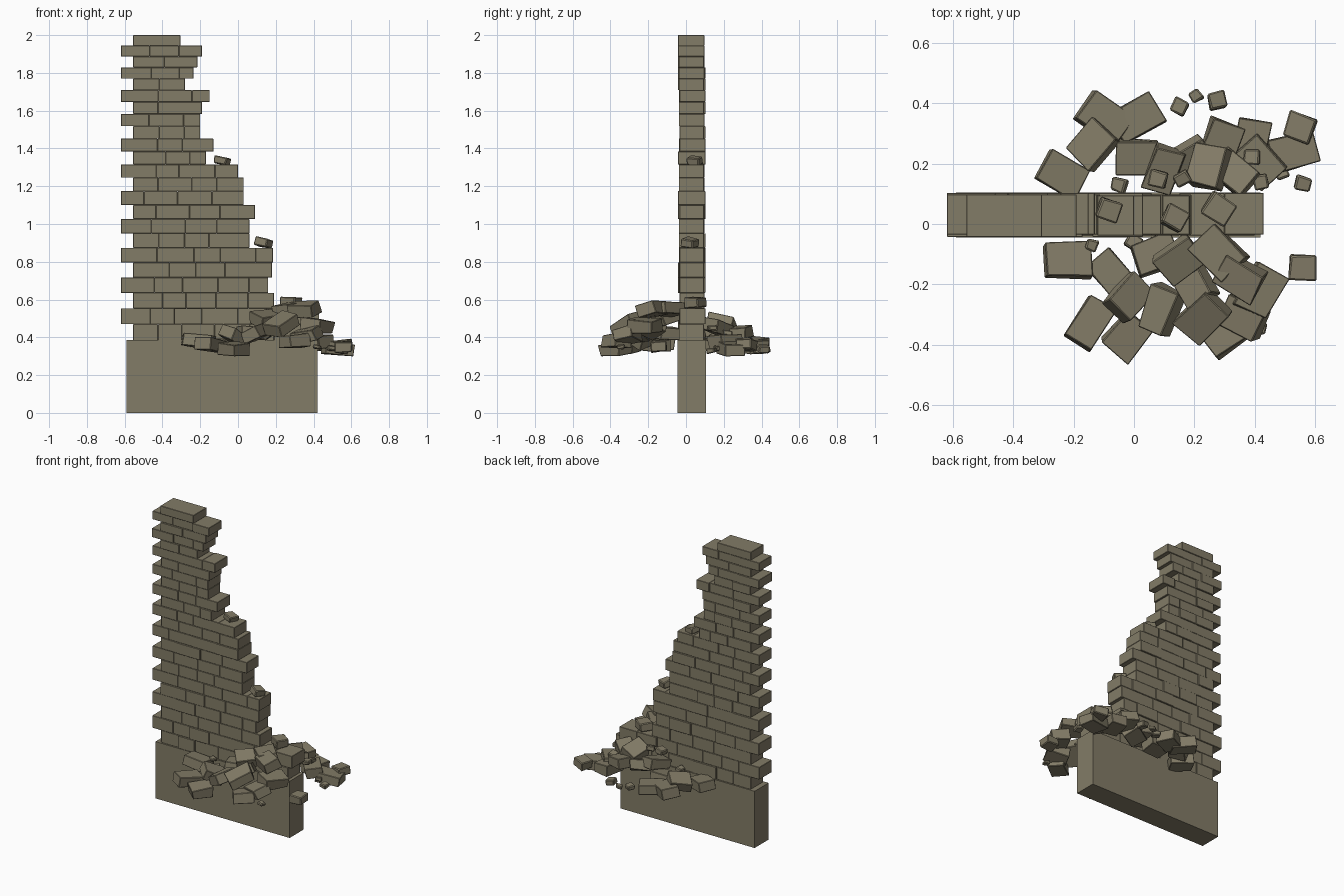
import bpy, bmesh, random
from math import radians
from mathutils import Matrix, Vector, Euler

random.seed(7)
cube = bpy.data.objects.get("Cube")
if cube:
    bpy.data.objects.remove(cube, do_unlink=True)

stone = bpy.data.materials.new("dusty_stone")
stone.use_nodes = True
colour = (0.225, 0.2, 0.135, 1)
stone.diffuse_color = colour
stone.node_tree.nodes["Principled BSDF"].inputs["Base Color"].default_value = colour


def add_box(bm, centre, size, turn=(0, 0, 0), jitter=0.0):
    """Add one block, optionally with worn, uneven corners."""
    matrix = Matrix.LocRotScale(Vector(centre), Euler(turn), Vector(size))
    verts = bmesh.ops.create_cube(bm, size=1, matrix=matrix)["verts"]
    for v in verts:
        v.co += Vector([random.uniform(-jitter, jitter) for _ in range(3)])


def finish(bm, name, bevel=0.0):
    mesh = bpy.data.meshes.new(name)
    bm.to_mesh(mesh)
    bm.free()
    mesh.materials.append(stone)
    obj = bpy.data.objects.new(name, mesh)
    bpy.context.collection.objects.link(obj)
    if bevel:
        mod = obj.modifiers.new("worn_edges", "BEVEL")
        mod.width = bevel
        mod.segments = 1
    return obj


# Plain footing
bm = bmesh.new()
add_box(bm, (-0.085, 0.03, 0.193), (1.01, 0.15, 0.386))
finish(bm, "wall_footing")

# Brick courses: toothed left end, broken stepped right end
right_ends = [0.4, 0.43, 0.19, 0.16, 0.18, 0.185, 0.06, 0.06, 0.09, 0.03, 0.03, 0,
              -0.17, -0.13, -0.2, -0.2, -0.19, -0.15, -0.28, -0.235, -0.215, -0.19, -0.305]


def course_z(n):
    return 0.385 + 0.0855 * n - 0.000665 * n * n


bm = bmesh.new()
for n, end in enumerate(right_ends):
    low, high = course_z(n), course_z(n + 1)
    x = -0.62 if n % 2 else -0.555
    while x < end - 0.001:
        stop = x + random.uniform(0.12, 0.2)
        if end - stop < 0.07:
            stop = end
        # Most bricks sit flush, some stand proud on one side
        front = -0.035 - random.choice((0, 0, 0.003, 0.008))
        back = 0.095 + random.choice((0, 0, 0.003, 0.008))
        add_box(bm, ((x + stop) / 2, (front + back) / 2, (low + high) / 2),
                (stop - x, back - front, high - low))
        x = stop
finish(bm, "brick_courses", 0.002)

# Fallen bricks: x, y, z, heading in degrees
back_pile = [
    (-.24, .165, .37, -30), (-.1, .35, .36, -35), (-.135, .26, .39, 50),
    (.01, .35, .35, 30), (.01, .22, .37, 0), (.1, .18, .43, 70),
    (.18, .21, .4, 30), (.25, .19, .47, 75), (.29, .26, .42, 70),
    (.39, .27, .36, 80), (.33, .17, .45, -40), (.42, .21, .38, -50),
    (.53, .24, .34, 15)]
front_pile = [
    (-.22, -.12, .38, 0), (-.08, -.16, .36, -50), (-.145, -.33, .36, 60),
    (-.02, -.245, .4, 50), (-.02, -.37, .34, 50), (.09, -.285, .42, 70),
    (.15, -.12, .5, 35), (.28, -.1, .55, -45), (.23, -.31, .47, 45),
    (.3, -.37, .38, 35), (.35, -.18, .55, -30), (.42, -.22, .46, 60),
    (.36, -.31, .41, -25), (.07, -.1, .42, 20), (.2, -.2, .46, -60)]
for name, pile in (("back_rubble", back_pile), ("front_rubble", front_pile)):
    bm = bmesh.new()
    for x, y, z, heading in pile:
        tilt = 0.15 if z < 0.39 else 0.45
        turn = (random.uniform(-tilt, tilt), random.uniform(-tilt, tilt), radians(heading))
        size = (random.uniform(0.13, 0.16), random.uniform(0.1, 0.12), 0.065)
        add_box(bm, (x, y, z), size, turn, 0.006)
    finish(bm, name, 0.003)

# Smaller chunks, some resting on the broken steps: x, y, z, width
chunks = [
    (.15, .39, .33, .05), (.205, .425, .33, .04), (.275, .41, .34, .06),
    (.49, .17, .34, .04), (.56, .135, .33, .05), (.55, .32, .36, .09),
    (.56, -.145, .35, .09), (.42, -.345, .35, .04), (-.14, -.07, .4, .04),
    (0, -.06, .42, .05), (-.05, .13, .4, .05), (.08, .15, .5, .06),
    (.16, .15, .5, .05), (.39, .22, .42, .05), (.42, .14, .45, .05),
    (-.085, .045, 1.335, .07), (.135, .02, .9, .075), (.28, .05, .585, .09)]
bm = bmesh.new()
for x, y, z, width in chunks:
    turn = (random.uniform(-.2, .2), random.uniform(-.2, .2), random.uniform(-.6, .6))
    add_box(bm, (x, y, z), (width, width * 0.95, width * 0.6), turn, 0.004)
finish(bm, "small_rubble", 0.005)
